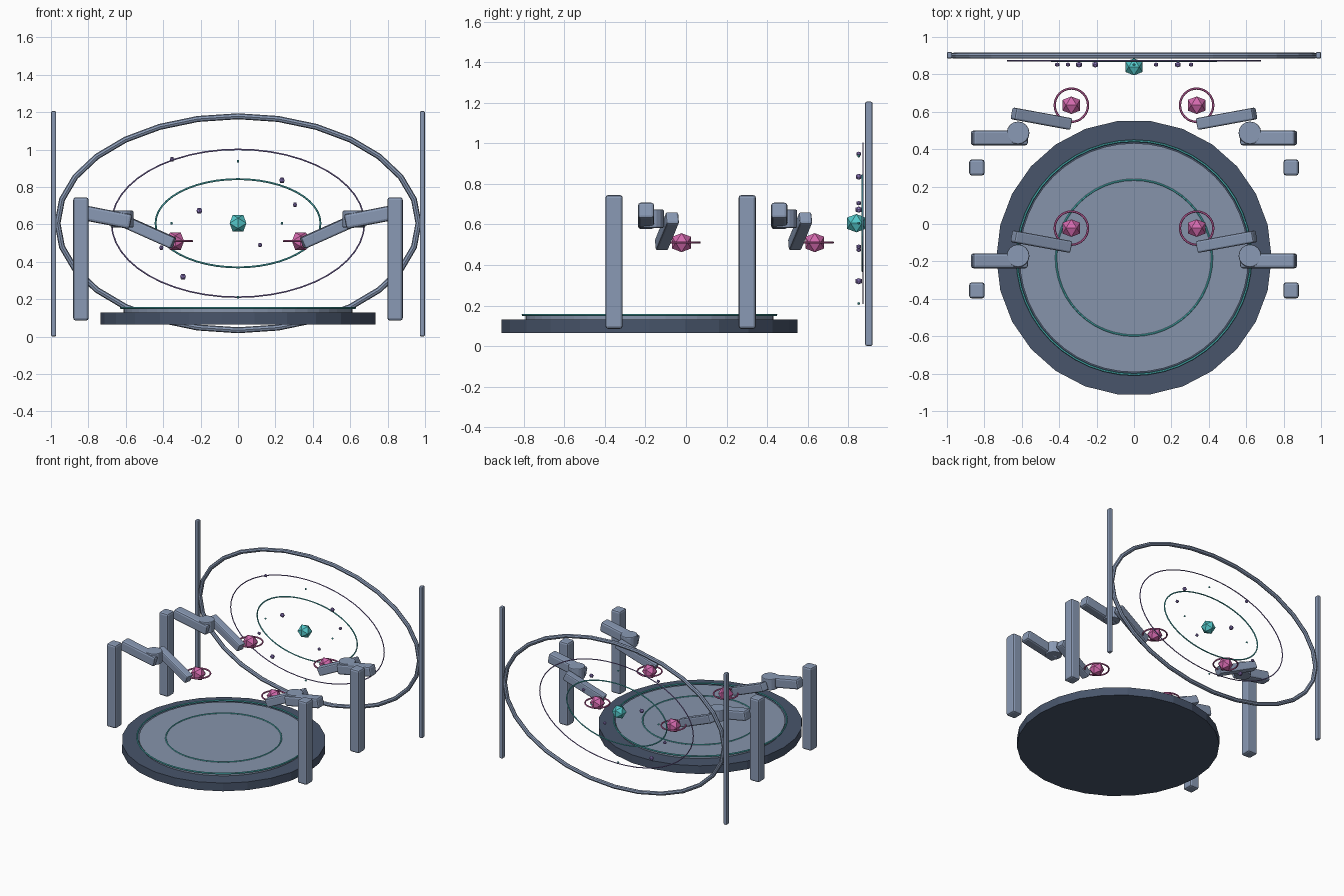
import bpy, bmesh, math
from mathutils import Vector, Matrix

if "Cube" in bpy.data.objects:
    bpy.data.objects.remove(bpy.data.objects["Cube"])


def material(name, srgb):
    m = bpy.data.materials.new(name)
    m.diffuse_color = [((c / 255 + 0.055) / 1.055) ** 2.4 for c in srgb] + [1]
    m.use_nodes = True
    m.node_tree.nodes["Principled BSDF"].inputs["Base Color"].default_value = m.diffuse_color
    return m


STEEL = material("steel blue", (138, 154, 181))
PLATE = material("plate grey", (134, 148, 171))
DARK = material("dark slate", (72, 85, 107))
TEAL = material("teal", (84, 200, 202))
PINK = material("pink", (212, 106, 174))
PURPLE = material("soft purple", (146, 124, 196))


def finish(name, bm, mat, matrix=None, bevel=0):
    if matrix is not None:
        bm.transform(matrix)
    bmesh.ops.recalc_face_normals(bm, faces=bm.faces[:])
    me = bpy.data.meshes.new(name)
    bm.to_mesh(me)
    bm.free()
    me.materials.append(mat)
    ob = bpy.data.objects.new(name, me)
    bpy.context.collection.objects.link(ob)
    if bevel:
        b = ob.modifiers.new("bevel", 'BEVEL')
        b.width, b.segments = bevel, 2
    return ob


def box(name, centre, size, mat, axis=(1, 0, 0), bevel=0.014):
    """Box whose length runs along axis, with its width kept level."""
    x = Vector(axis).normalized()
    y = Vector((0, 0, 1)).cross(x).normalized()
    z = x.cross(y)
    rot = Matrix((x, y, z)).transposed().to_4x4()
    bm = bmesh.new()
    bmesh.ops.create_cube(bm, size=1)
    bm.transform(Matrix.Diagonal((*size, 1)))
    return finish(name, bm, mat, Matrix.Translation(centre) @ rot, bevel)


def disc(name, centre, radius, height, sides, mat, bevel=0):
    bm = bmesh.new()
    bmesh.ops.create_cone(bm, cap_ends=True, segments=sides, radius1=radius,
                          radius2=radius, depth=height)
    turn = Matrix.Rotation(math.pi / 2, 4, 'Z')
    return finish(name, bm, mat, Matrix.Translation(centre) @ turn, bevel)


def ring(name, centre, ru, rv, tube, mat, upright=False, n=48, sides=6):
    """Elliptical hoop with a round section, level or upright."""
    bm = bmesh.new()
    loops = []
    for i in range(n):
        a = 2 * math.pi * i / n
        p = Vector((ru * math.cos(a), rv * math.sin(a), 0))
        out = Vector((rv * math.cos(a), ru * math.sin(a), 0)).normalized()
        loops.append([bm.verts.new(p + out * tube * math.cos(t) + Vector((0, 0, tube * math.sin(t))))
                      for t in [2 * math.pi * j / sides for j in range(sides)]])
    for i in range(n):
        a, b = loops[i], loops[(i + 1) % n]
        for j in range(sides):
            k = (j + 1) % sides
            bm.faces.new((a[j], b[j], b[k], a[k]))
    rot = Matrix.Rotation(math.pi / 2 if upright else 0, 4, 'X')
    return finish(name, bm, mat, Matrix.Translation(centre) @ rot)


def gem(name, centre, radius, mat):
    """Twenty-sided gem from three golden rectangles."""
    t = (1 + 5 ** 0.5) / 2
    bm = bmesh.new()
    for s in (-1, 1):
        for u in (-t, t):
            for v in ((s, 0, u), (0, u, s), (u, s, 0)):
                bm.verts.new(Vector(v).normalized() * radius)
    bmesh.ops.convex_hull(bm, input=bm.verts[:])
    return finish(name, bm, mat, Matrix.Translation(centre))


# Round platform with inlaid rings
MID = -0.18
disc("platform_base", (0, MID, 0.0975), 0.736, 0.065, 26, DARK)
disc("platform_plate", (0, MID, 0.138), 0.612, 0.02, 48, PLATE)
ring("platform_outer_ring", (0, MID, 0.154), 0.625, 0.625, 0.006, TEAL, n=48)
ring("platform_inner_ring", (0, MID, 0.149), 0.417, 0.417, 0.005, TEAL, n=48)

# Four robotic arm stations
for row, (py, ay) in (("front", (-0.355, -0.197)), ("rear", (0.302, 0.46))):
    for side, s in (("left", -1), ("right", 1)):
        tag = f"{row}_{side}"
        box("pillar_" + tag, (s * 0.84, py, 0.415), (0.66, 0.082, 0.086), STEEL,
            axis=(0, 0.0001, 1))
        box("upper_arm_" + tag, (s * 0.72, ay, 0.642), (0.3, 0.08, 0.08), STEEL,
            axis=(-s * 0.98, 0, -0.19))
        disc("elbow_" + tag, (s * 0.62, ay + 0.027, 0.628), 0.061, 0.09, 16, STEEL, 0.006)
        box("forearm_" + tag, (s * 0.495, ay + 0.103, 0.566), (0.335, 0.064, 0.064), STEEL,
            axis=(-s * 0.3, -0.055, -0.134), bevel=0.01)
        tip = (s * 0.335, ay + 0.175, 0.51)
        gem("tip_gem_" + tag, tip, 0.055, PINK)
        ring("tip_ring_" + tag, tip, 0.089, 0.089, 0.006, PINK, n=32)

# Upright oval screen and its two posts
SZ = 0.606
ring("screen_frame", (0, 0.9, SZ), 0.965, 0.572, 0.016, STEEL, True, n=28, sides=8)
for side, s in (("left", -1), ("right", 1)):
    box("screen_post_" + side, (s * 0.986, 0.902, 0.603), (1.205, 0.028, 0.036), STEEL,
        axis=(0, 0.00001, 1), bevel=0.008).rotation_euler = (0, 0, 0)
ring("screen_middle_ring", (0, 0.873, SZ), 0.676, 0.395, 0.004, PURPLE, True, n=48)
ring("screen_inner_ring", (0, 0.87, SZ), 0.441, 0.236, 0.005, TEAL, True, n=48)

# Markers floating in front of the screen
gem("screen_core", (0, 0.84, SZ), 0.053, TEAL)
for i, (x, z, r) in enumerate([(-0.353, 0.948, 0.013), (0.235, 0.835, 0.017),
                               (0.305, 0.705, 0.013), (-0.207, 0.673, 0.018),
                               (-0.41, 0.475, 0.013), (0.118, 0.49, 0.013),
                               (-0.294, 0.32, 0.018)]):
    gem(f"screen_marker_{i}", (x, 0.852, z), r, PURPLE)
for i, (x, z) in enumerate([(0, 0.937), (-0.355, SZ), (0.235, SZ), (0, 0.21)]):
    gem(f"screen_spark_{i}", (x, 0.852, z), 0.008, TEAL)
